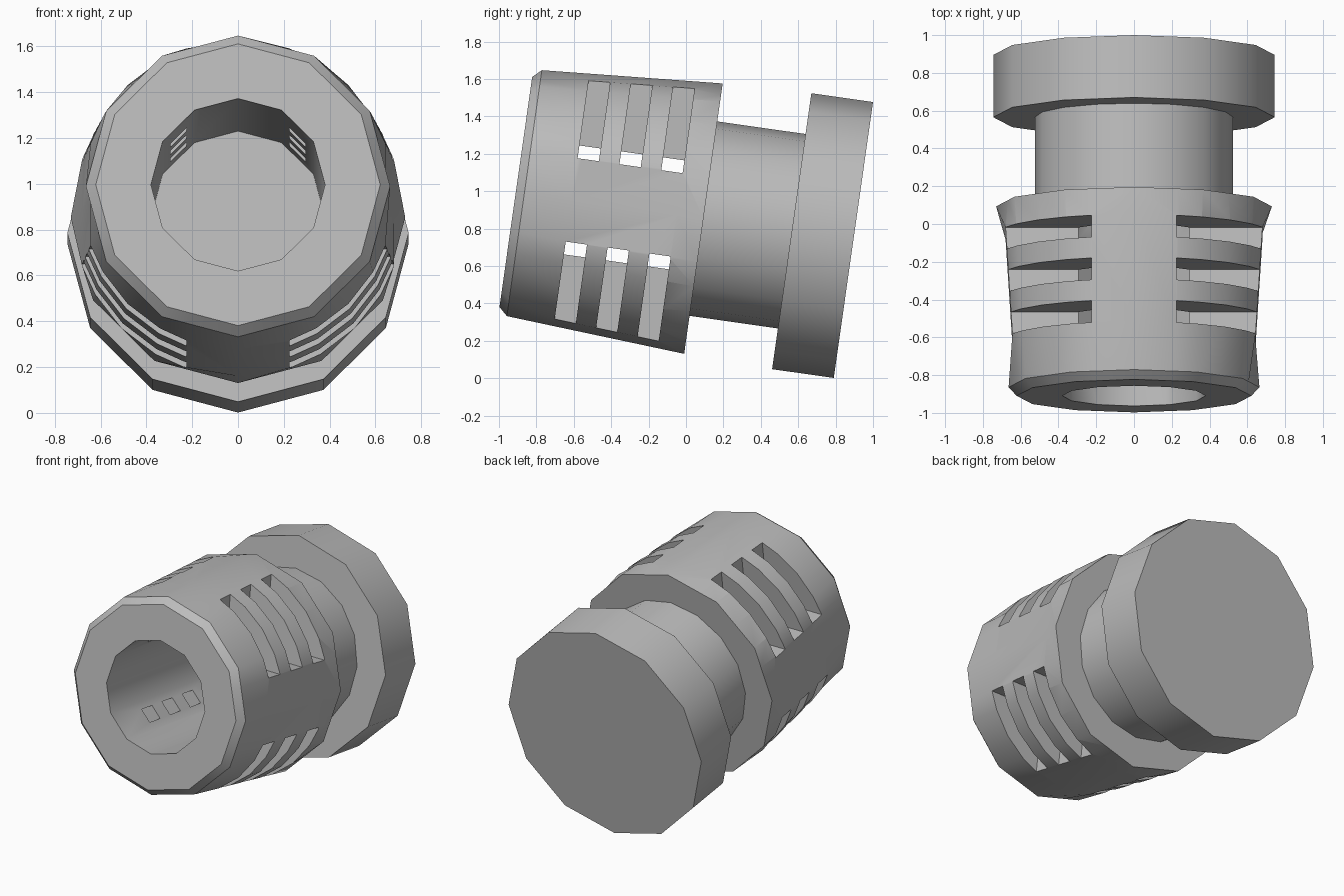
import bpy, bmesh
from math import sin, cos, radians, pi, atan2
from mathutils import Matrix, Vector

cube = bpy.data.objects.get("Cube")
if cube:
    bpy.data.objects.remove(cube, do_unlink=True)

# Single grey material
grey = bpy.data.materials.new("plain_grey")
grey.use_nodes = True
COLOUR = (0.5, 0.5, 0.5, 1)
grey.diffuse_color = COLOUR
grey.node_tree.nodes["Principled BSDF"].inputs["Base Color"].default_value = COLOUR

# Tilted frame: local z runs along the axis from the back face to the front
PLACE = Matrix.Translation((0, 0.895, 0.739)) @ Matrix.Rotation(radians(81.9), 4, 'X')


def finish(name, bm):
    bmesh.ops.recalc_face_normals(bm, faces=bm.faces)
    mesh = bpy.data.meshes.new(name)
    bm.to_mesh(mesh)
    bm.free()
    mesh.materials.append(grey)
    ob = bpy.data.objects.new(name, mesh)
    ob.matrix_world = PLACE
    bpy.context.collection.objects.link(ob)
    return ob


def loft(name, rings):
    """Capped skin over rings of equal point count."""
    bm = bmesh.new()
    loops = [[bm.verts.new(p) for p in ring] for ring in rings]
    n = len(loops[0])
    for low, high in zip(loops, loops[1:]):
        for i in range(n):
            j = (i + 1) % n
            bm.faces.new((low[i], low[j], high[j], high[i]))
    bm.faces.new(loops[0])
    bm.faces.new(loops[-1])
    return finish(name, bm)


def ring(sides, r, z):
    return [(r * cos(2 * pi * i / sides), r * sin(2 * pi * i / sides), z) for i in range(sides)]


def make_active(ob):
    bpy.ops.object.select_all(action='DESELECT')
    ob.select_set(True)
    bpy.context.view_layer.objects.active = ob


# Barrel cross-sections: twelve-sided at the ends, rounder along the slots
SLOT = 0.225
corner = atan2(SLOT, 0.645)
quarter = [0, corner, pi / 6, pi / 4, pi / 3, pi / 2 - corner]
angles = [q * pi / 2 + a for q in range(4) for a in quarter]


def end_ring(r, z):
    apothem = r * cos(pi / 12)
    return [(k * cos(a), k * sin(a), z) for a in angles
            for k in [apothem / cos(a % (pi / 6) - pi / 12)]]


def slot_ring(z):
    r = 0.73 - 0.068 * (z - 0.81)
    points = []
    for a in angles:
        k = r * cos(corner) if abs(sin(a)) < 0.01 else r
        points.append((k * cos(a), k * sin(a), z))
    return points


barrel = loft("slotted_barrel", [end_ring(0.73, 0.81), slot_ring(0.955), slot_ring(1.522),
                                 end_ring(0.664, 1.777), end_ring(0.621, 1.823)])

# Cutters: the bore and three slots in each corner
cutters = [loft("bore_cutter", [ring(12, 0.38, 0.7), ring(12, 0.38, 2)])]
bm = bmesh.new()
for sx in (-1, 1):
    for sy in (-1, 1):
        for z in (1.012, 1.238, 1.464):
            box = Matrix.Translation((sx * (SLOT + 0.4), sy * (SLOT + 0.4), z)) \
                @ Matrix.Diagonal((0.8, 0.8, 0.115, 1))
            bmesh.ops.create_cube(bm, size=1, matrix=box)
cutters.append(finish("slot_cutter", bm))

make_active(barrel)
for cutter in cutters:
    cutter.hide_render = True
    mod = barrel.modifiers.new("cut", 'BOOLEAN')
    mod.operation = 'DIFFERENCE'
    mod.solver = 'EXACT'
    mod.object = cutter
    bpy.ops.object.modifier_apply(modifier=mod.name)
for cutter in cutters:
    bpy.data.objects.remove(cutter, do_unlink=True)

# Neck (its front cap is the floor of the bore) and the back flange
neck = loft("neck", [ring(16, 0.525, 0.32), ring(16, 0.525, 0.815)])
flange = loft("back_flange", [ring(12, 0.745, 0), ring(12, 0.745, 0.333)])

for ob in (barrel, neck, flange):
    make_active(ob)
    bpy.ops.object.shade_smooth_by_angle(angle=radians(31))
